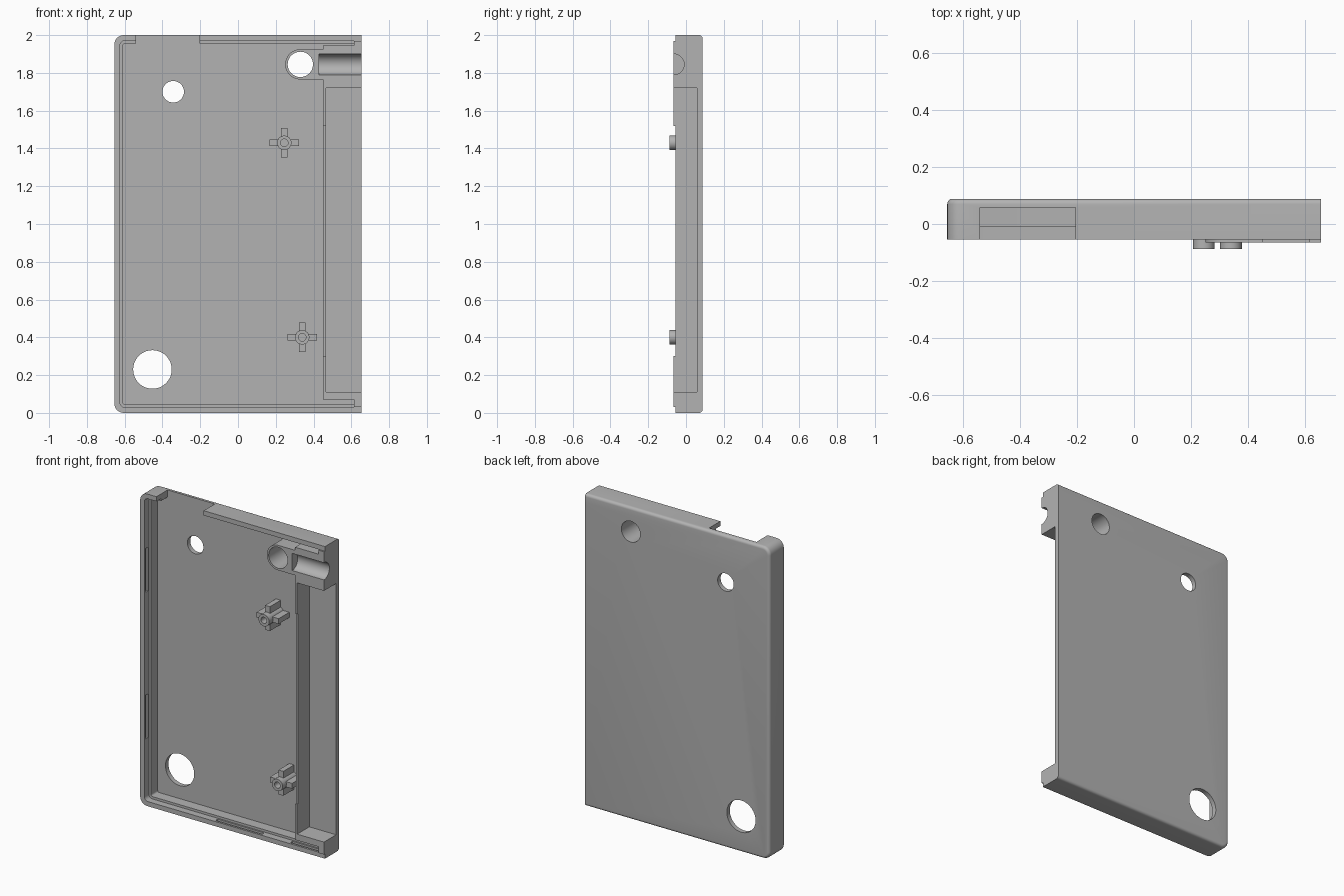
import bpy, bmesh
from math import cos, sin, pi
from mathutils import Matrix

if "Cube" in bpy.data.objects:
    bpy.data.objects.remove(bpy.data.objects["Cube"], do_unlink=True)

grey = bpy.data.materials.new("plain_grey")
grey.use_nodes = True
grey.diffuse_color = (0.45, 0.45, 0.45, 1)
grey.node_tree.nodes["Principled BSDF"].inputs["Base Color"].default_value = (0.45, 0.45, 0.45, 1)

RIGHT, FRONT, BACK, FLOOR = 0.655, -0.055, 0.088, 0.058
RAISED, LEDGE, FAR = -0.065, -0.01, 0.8


def make_object(name, bm):
    bmesh.ops.recalc_face_normals(bm, faces=bm.faces)
    mesh = bpy.data.meshes.new(name)
    bm.to_mesh(mesh)
    bm.free()
    mesh.materials.append(grey)
    obj = bpy.data.objects.new(name, mesh)
    bpy.context.collection.objects.link(obj)
    return obj


def prism(points, y0, y1, name="helper", bevel=0):
    """Extrude an outline in x, z from y0 to y1, optionally rounding the y1 rim."""
    bm = bmesh.new()
    face = bm.faces.new([bm.verts.new((x, y0, z)) for x, z in points])
    moved = bmesh.ops.extrude_face_region(bm, geom=[face])["geom"]
    verts = [g for g in moved if isinstance(g, bmesh.types.BMVert)]
    bmesh.ops.translate(bm, verts=verts, vec=(0, y1 - y0, 0))
    if not any(len(f.verts) == len(points) and f.calc_center_median().y < y0 + 1e-5
               for f in bm.faces):
        bm.faces.new([v for v in bm.verts if v not in verts])
    if bevel:
        rim = [e for e in bm.edges if all(abs(v.co.y - y1) < 1e-5 for v in e.verts)]
        bmesh.ops.bevel(bm, geom=rim, offset=bevel, segments=5, profile=0.5, affect='EDGES')
    return make_object(name, bm)


def arc(cx, cz, r, start, end, n):
    return [(cx + r * cos(start + (end - start) * i / n),
             cz + r * sin(start + (end - start) * i / n)) for i in range(n + 1)]


def disc(cx, cz, r, y0, y1, name="helper"):
    return prism(arc(cx, cz, r, 0, 2 * pi, 48)[:-1], y0, y1, name)


def box(x0, x1, z0, z1, y0, y1):
    return prism([(x0, z0), (x1, z0), (x1, z1), (x0, z1)], y0, y1)


def tray_outline(inset, r, right):
    """Rectangle with rounded corners on its -x side only."""
    x, z0, z1 = inset - RIGHT, inset, 2 - inset
    return ([(right, z0), (right, z1)] + arc(x + r, z1 - r, r, pi / 2, pi, 8)
            + arc(x + r, z0 + r, r, pi, 1.5 * pi, 8))


def combine(obj, operation, *tools):
    for tool in tools:
        mod = obj.modifiers.new("combine", 'BOOLEAN')
        mod.operation, mod.object, mod.solver = operation, tool, 'EXACT'
        depsgraph = bpy.context.evaluated_depsgraph_get()
        mesh = bpy.data.meshes.new_from_object(obj.evaluated_get(depsgraph))
        obj.modifiers.clear()
        obj.data = mesh
        bpy.data.objects.remove(tool, do_unlink=True)


def finish(obj):
    obj.data.name = obj.name
    bpy.ops.object.select_all(action='DESELECT')
    obj.select_set(True)
    bpy.context.view_layer.objects.active = obj
    bpy.ops.object.shade_smooth_by_angle(angle=pi / 6)


# Tray with stepped rim
body = prism(tray_outline(0, 0.05, FAR), FRONT, BACK, "tray_body", bevel=0.018)
combine(body, 'DIFFERENCE',
        prism(tray_outline(0.03, 0.025, 0.615), -0.2, LEDGE),
        prism(tray_outline(0.045, 0.012, 0.615), -0.2, FLOOR))

# Side frame, raised corner blocks and the rounded boss
frame_x, boss_x, boss_z, boss_r = 0.45, 0.33, 1.845, 0.08
boss = arc(boss_x, boss_z, boss_r, pi / 2, 1.5 * pi, 24)
boss += [(0.5, boss_z - boss_r), (0.5, boss_z + boss_r)]
combine(body, 'UNION',
        box(frame_x, 0.7, 0.07, 1.945, FRONT, 0.07),
        box(frame_x, 0.7, 0.07, 0.3, RAISED, 0.071),
        box(frame_x, 0.7, 1.52, 1.945, RAISED, 0.071),
        box(0.615, 0.7, 0.03, 0.2, RAISED, 0.072),
        box(0.615, 0.7, 1.8, 1.97, RAISED, 0.072),
        prism(boss, RAISED, 0.073))

# Side pocket, rim opening, holes, and the trimmed open side
channel_bm = bmesh.new()
bmesh.ops.create_cone(channel_bm, cap_ends=True, segments=48, radius1=0.055, radius2=0.055,
                      depth=0.4, matrix=Matrix.Translation((0.63, RAISED, boss_z))
                      @ Matrix.Rotation(pi / 2, 4, 'Y'))
combine(body, 'DIFFERENCE',
        box(0.465, 0.9, 0.11, 1.72, -0.2, FLOOR),
        box(-0.54, -0.205, 1.9, 2.1, -0.2, FLOOR),
        make_object("helper", channel_bm),
        disc(boss_x, boss_z, 0.067, -0.2, 0.2),
        disc(-0.343, 1.7, 0.057, -0.2, 0.2),
        disc(-0.453, 0.23, 0.102, -0.2, 0.2),
        box(RIGHT, 1, -0.2, 2.2, -0.3, 0.3))

# Snap grooves under the rim
for z in (0.42, 1.36):
    combine(body, 'DIFFERENCE', box(-0.637, -0.615, z, z + 0.28, -0.042, -0.02))
for x0, x1 in ((-0.13, 0.2), (0.4, 0.6)):
    for z0 in (0.018, 1.962):
        combine(body, 'DIFFERENCE', box(x0, x1, z0, z0 + 0.02, -0.042, -0.02))
finish(body)

# Ribbed screw posts
for name, x, z in (("upper_post", 0.245, 1.43), ("lower_post", 0.34, 0.4)):
    post = disc(x, z, 0.038, -0.088, 0.07, name)
    combine(post, 'UNION',
            box(x - 0.078, x + 0.078, z - 0.017, z + 0.017, -0.05, 0.069),
            box(x - 0.017, x + 0.017, z - 0.078, z + 0.078, -0.051, 0.068))
    combine(post, 'DIFFERENCE', disc(x, z, 0.02, -0.2, 0.04))
    finish(post)
